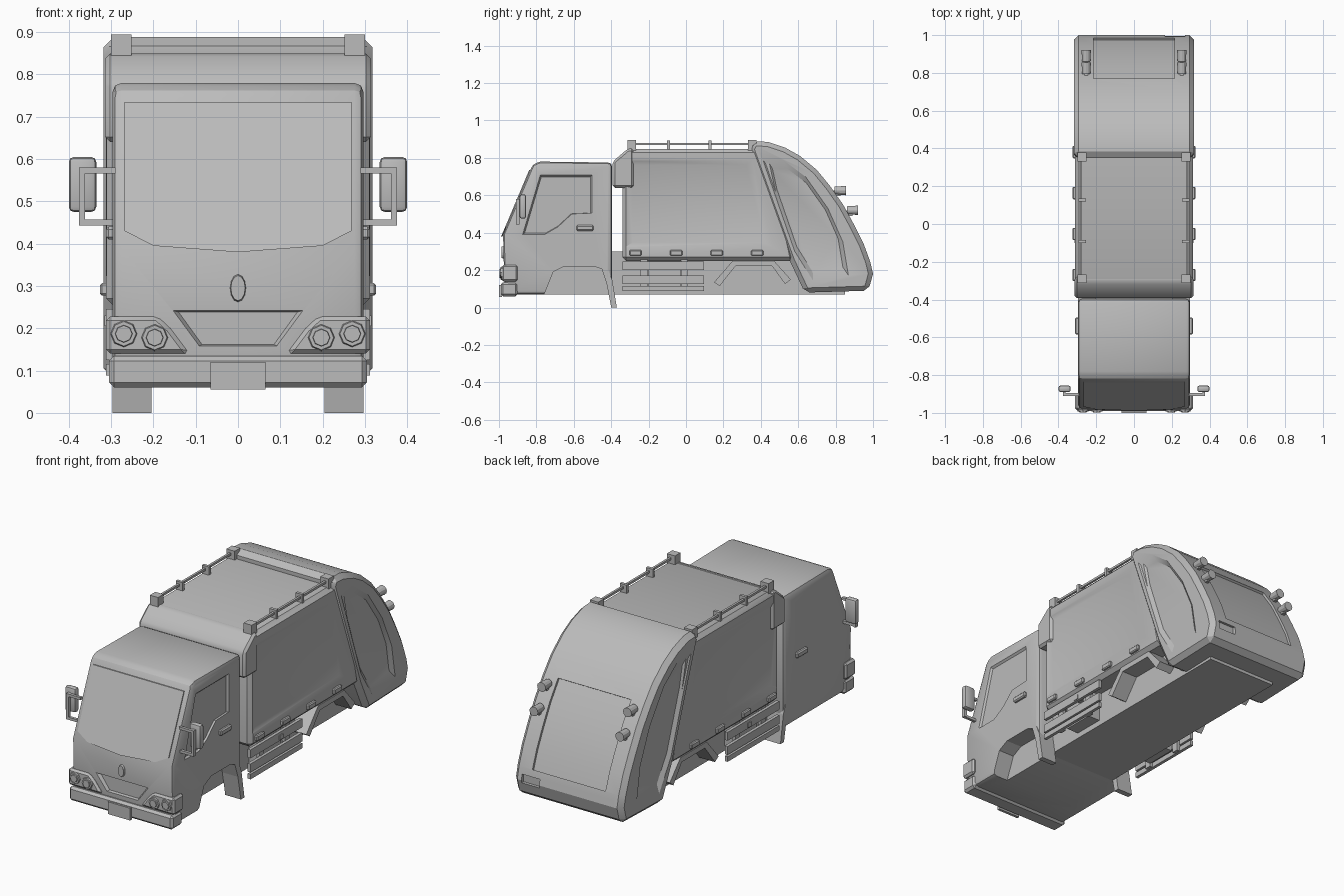
import bpy, bmesh, math
from mathutils import Vector, Matrix

default = bpy.data.objects.get("Cube")
if default:
    bpy.data.objects.remove(default, do_unlink=True)

# One grey paint for the whole truck
paint = bpy.data.materials.new("grey paint")
paint.use_nodes = True
grey = (.5, .5, .5, 1)
paint.diffuse_color = grey
paint.node_tree.nodes["Principled BSDF"].inputs["Base Color"].default_value = grey


def finish(name, bm, mirror=False):
    """Turn a bmesh into a painted object, optionally mirrored across x."""
    if mirror:
        copy = bmesh.ops.duplicate(bm, geom=bm.verts[:] + bm.edges[:] + bm.faces[:])
        for item in copy["geom"]:
            if isinstance(item, bmesh.types.BMVert):
                item.co.x = -item.co.x
    bmesh.ops.recalc_face_normals(bm, faces=bm.faces[:])
    mesh = bpy.data.meshes.new(name)
    bm.to_mesh(mesh)
    bm.free()
    mesh.materials.append(paint)
    obj = bpy.data.objects.new(name, mesh)
    bpy.context.collection.objects.link(obj)
    return obj


def loft(name, rings, mirror=False):
    """Join rings of equal length into a closed solid."""
    bm = bmesh.new()
    loops = [[bm.verts.new(p) for p in ring] for ring in rings]
    count = len(loops[0])
    for a, b in zip(loops, loops[1:]):
        for i in range(count):
            j = (i + 1) % count
            bm.faces.new((a[i], a[j], b[j], b[i]))
    bm.faces.new(loops[0])
    bm.faces.new(loops[-1])
    return finish(name, bm, mirror)


def prism(name, axis, outline, start, end, taper=1, mirror=False):
    """Extrude an outline along x (points y, z) or along y (points x, z)."""
    centre = sum((Vector(p) for p in outline), Vector((0, 0))) / len(outline)
    rings = []
    for t, scale in ((start, 1), (end, taper)):
        flat = [centre + (Vector(p) - centre) * scale for p in outline]
        rings.append([(t, a, b) if axis == "x" else (a, t, b) for a, b in flat])
    return loft(name, rings, mirror)


def box(name, xs, ys, zs, mirror=False):
    outline = [(ys[0], zs[0]), (ys[1], zs[0]), (ys[1], zs[1]), (ys[0], zs[1])]
    return prism(name, "x", outline, xs[0], xs[1], mirror=mirror)


def disc(name, centre, radius, depth, stretch=1, sides=8, mirror=False):
    """Short cylinder whose axis runs front to back."""
    bm = bmesh.new()
    place = (Matrix.Translation(centre) @ Matrix.Diagonal((1, 1, stretch, 1))
             @ Matrix.Rotation(math.pi / 2, 4, "X"))
    bmesh.ops.create_cone(bm, cap_ends=True, segments=sides, radius1=radius,
                          radius2=radius * .85, depth=depth, matrix=place)
    return finish(name, bm, mirror)


def shape(obj, bevel=0, segments=1, cutters=()):
    """Bevel, cut, bake the modifiers and smooth the shallow edges."""
    if bevel:
        mod = obj.modifiers.new("edge", "BEVEL")
        mod.width, mod.segments = bevel, segments
        mod.limit_method = "ANGLE"
    for cutter in cutters:
        mod = obj.modifiers.new("cut", "BOOLEAN")
        mod.operation, mod.solver, mod.object = "DIFFERENCE", "EXACT", cutter
    bpy.context.view_layer.update()
    graph = bpy.context.evaluated_depsgraph_get()
    mesh = bpy.data.meshes.new_from_object(obj.evaluated_get(graph))
    obj.modifiers.clear()
    obj.data = mesh
    for cutter in cutters:
        bpy.data.objects.remove(cutter, do_unlink=True)
    bpy.ops.object.select_all(action="DESELECT")
    obj.select_set(True)
    bpy.context.view_layer.objects.active = obj
    bpy.ops.object.shade_smooth_by_angle(angle=math.radians(25))
    return obj


# Cab with wheel arches, side windows and grille cut in
cab = prism("cab", "x", [(-.97, .07), (-.978, .39), (-.82, .765), (-.78, .78),
                         (-.395, .775), (-.395, .07)], -.297, .297)
arch = prism("arch_cutter", "x", [(-.77, .04), (-.71, .19), (-.65, .22), (-.45, .22),
                                  (-.42, .17), (-.39, .04)], .205, .4, mirror=True)
window = prism("window_cutter", "x", [(-.875, .39), (-.78, .71), (-.5, .71), (-.5, .505),
                                      (-.61, .5), (-.685, .43), (-.755, .39)],
               .299, .287, .94, True)
grille = prism("grille_cutter", "y", [(-.165, .245), (.165, .245), (.1, .155),
                                      (-.1, .155)], -.99, -.957, .85)
shape(cab, .022, 2, [arch, window, grille])


# Windscreen plate laid on the sloping front
def slope(z):
    return -.978 + (z - .39) * .158 / .375


glass = [(-.268, .735), (.268, .735), (.268, .43), (.2, .395), (0, .38), (-.2, .395),
         (-.268, .43)]
loft("windscreen", [[(x, slope(z) + d, z) for x, z in glass] for d in (-.006, .002)])

# Bumper, number plate, badge and headlamps
shape(box("bumper", (-.305, .305), (-.99, -.9), (.06, .135)), .012)
box("number_plate", (-.065, .065), (-1, -.985), (.055, .12))
disc("front_oval", (0, -.977, .295), .02, .02, 1.75, 12)
housing = prism("headlamp_housing", "y", [(.312, .14), (.312, .228), (.19, .228),
                                          (.16, .2), (.115, .14)], -.985, -.9, mirror=True)
shape(housing, .01)
for x, z in ((.27, .187), (.197, .178)):
    disc("headlamp_rim", (x, -.985, z), .034, .014, mirror=True)
    disc("headlamp_lens", (x, -.988, z), .023, .02, mirror=True)

# Mirrors on brackets, door handles
shape(box("side_mirror", (.335, .4), (-.89, -.855), (.475, .605), True), .012, 2)
for z in (.45, .573):
    box("mirror_arm", (.29, .375), (-.91, -.895), (z - .007, z + .007), True)
box("mirror_upright", (.362, .376), (-.91, -.89), (.443, .58), True)
shape(box("door_handle", (.29, .312), (-.585, -.495), (.41, .44), True), .006)

# Mudguards: bands following the wheel arches
guards = {
    "front_mudguard": ([(-.49, .25), (-.43, .235), (-.395, .15), (-.37, 0)],
                       [(-.4, 0), (-.425, .13), (-.45, .205), (-.49, .22)]),
    "rear_mudguard": ([(.15, .135), (.25, .25), (.47, .25), (.56, .15)],
                      [(.53, .125), (.46, .222), (.265, .222), (.18, .115)]),
}
for name, (outer, inner) in guards.items():
    prism(name, "x", outer + inner, .205, .297, mirror=True)

# Chassis under the body
box("chassis", (-.205, .205), (-.42, .85), (.07, .3))

# Refuse body with recessed side panels and front cowl
body = prism("refuse_body", "x", [(-.34, .25), (-.34, .82), (-.31, .848), (.45, .848),
                                  (.58, .25)], -.312, .312)
panel = prism("panel_cutter", "x", [(-.33, .32), (-.33, .79), (.36, .79), (.47, .32)],
              .313, .301, .88, True)
shape(body, .026, 1, [panel])
shape(prism("body_cowl", "x", [(-.392, .64), (-.392, .78), (-.31, .85), (-.28, .85),
                               (-.28, .64)], -.314, .314), .012)

# Curved tailgate with recessed sides, hatch and lamp pockets
curve = [(.44, .885), (.53, .855), (.61, .81), (.7, .735), (.77, .65), (.84, .55),
         (.9, .44), (.95, .34), (.985, .245), (1, .18)]
tail = prism("tailgate", "x", [(.555, .25), (.34, .845), (.36, .89)] + curve
             + [(.975, .09), (.635, .08)], -.318, .318)
side = prism("side_cutter", "x", [(.41, .79), (.52, .79), (.64, .7), (.76, .53), (.84, .35),
                                  (.87, .17), (.68, .14), (.58, .3)],
             .319, .302, .85, True)
lid = curve[4:9]
hatch = prism("hatch_cutter", "x", [(y + .03, z + .02) for y, z in lid]
              + [(y - .011, z - .006) for y, z in reversed(lid)], -.215, .215)
pocket = box("pocket_cutter", (.165, .27), (.98, 1.1), (.165, .21), True)
shape(tail, .028, 1, [side, hatch, pocket])

# Rear lamps beside the hatch
for y, z in ((.825, .625), (.89, .52)):
    shape(disc("rear_lamp", (.253, y, z), .025, .06, sides=12, mirror=True))
    box("lamp_foot", (.243, .263), (y - .05, y), (z - .03, z), True)

# Roof rails with corner blocks and posts
box("roof_rail", (.274, .286), (-.29, .36), (.868, .88), True)
for y in (-.29, .355):
    box("rail_block", (.252, .3), (y - .023, y + .023), (.84, .895), True)
for y in (-.093, .127):
    box("rail_post", (.255, .295), (y - .008, y + .008), (.84, .892), True)

# Marker lamps along the lower body
for i in range(4):
    y = -.27 + i * .217
    shape(box("marker_lamp", (.305, .326), (y - .033, y + .033), (.277, .307), True), .005)

# Side guards: rails, posts and tank with cap
for low, high in ((.2, .245), (.125, .17), (.088, .115)):
    box("guard_rail", (.295, .312), (-.34, .095), (low, high), True)
for y in (-.225, -.01):
    box("guard_post", (.28, .297), (y - .018, y + .018), (.09, .26), True)
box("side_tank", (.2, .275), (-.2, -.03), (.1, .25), True)
box("tank_cap", (.27, .316), (-.1, -.07), (.205, .23), True)
